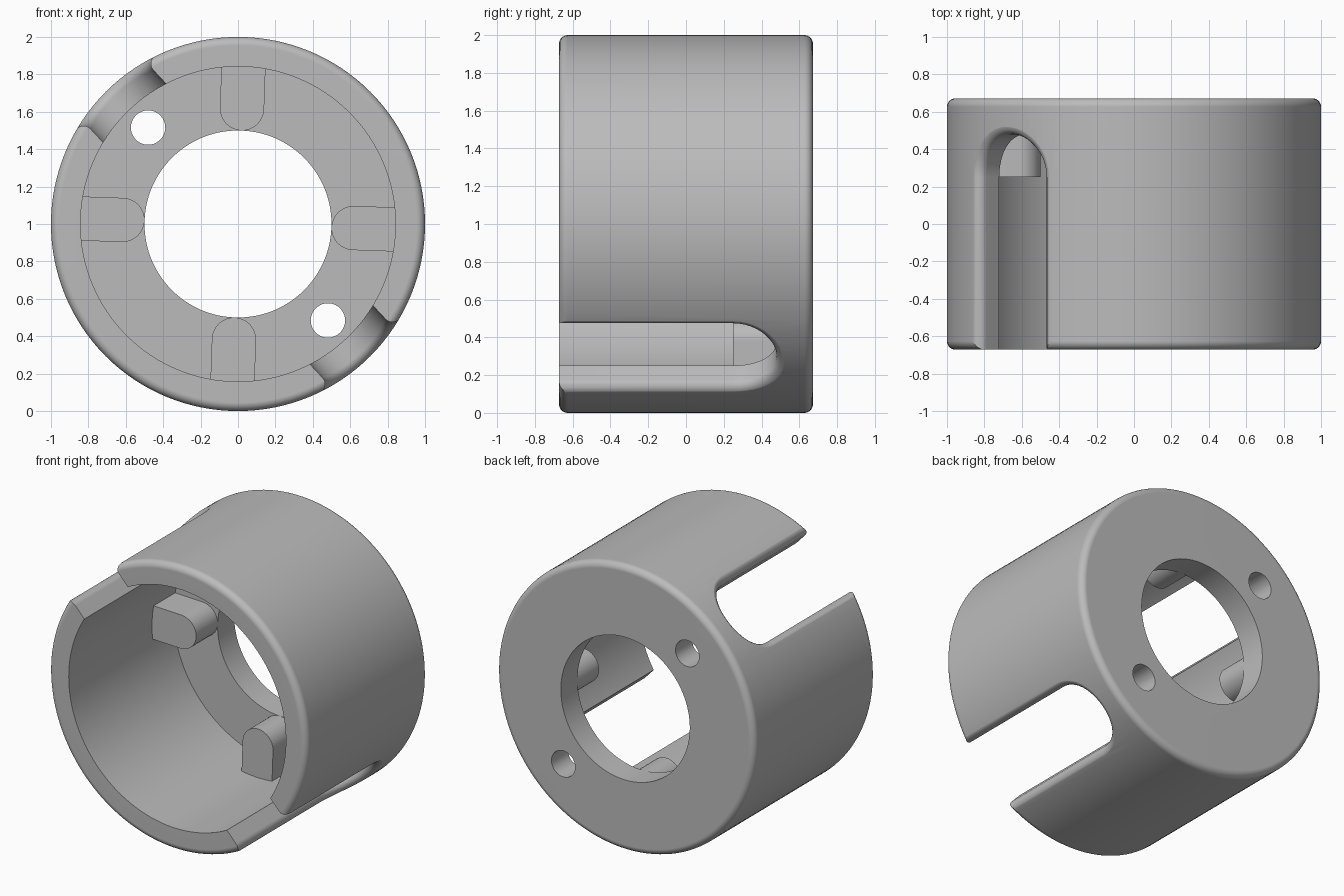
import bpy, bmesh
from math import sin, cos, pi, radians, sqrt
from mathutils import Matrix

cube = bpy.data.objects.get("Cube")
if cube:
    bpy.data.objects.remove(cube)

R, INNER, BORE = 1.0, 0.842, 0.5      # outer, cavity and bore radii
FRONT, BACK, FLOOR = -0.672, 0.672, 0.488
TWIST = -2                            # degrees, shared by all inner features

grey = bpy.data.materials.new("light grey")
grey.use_nodes = True
grey.diffuse_color = (0.5, 0.5, 0.5, 1)
grey.node_tree.nodes["Principled BSDF"].inputs["Base Color"].default_value = (0.5, 0.5, 0.5, 1)


def loft(name, rings, wrap=False, angle=0):
    """Bridge equal closed rings; local x is radial, y axial, z tangential."""
    bm = bmesh.new()
    loops = [[bm.verts.new(p) for p in ring] for ring in rings]
    n = len(loops[0])
    pairs = list(zip(loops, loops[1:]))
    if wrap:
        pairs.append((loops[-1], loops[0]))
    else:
        bm.faces.new(loops[0])
        bm.faces.new(loops[-1])
    for a, b in pairs:
        for i in range(n):
            j = (i + 1) % n
            bm.faces.new((a[i], a[j], b[j], b[i]))
    bm.transform(Matrix.Translation((0, 0, 1)) @ Matrix.Rotation(-radians(angle), 4, 'Y'))
    bmesh.ops.recalc_face_normals(bm, faces=bm.faces)
    mesh = bpy.data.meshes.new(name)
    bm.to_mesh(mesh)
    bm.free()
    mesh.materials.append(grey)
    obj = bpy.data.objects.new(name, mesh)
    bpy.context.collection.objects.link(obj)
    return obj


def circle(r, y, n, u=0):
    return [(u + r * cos(2 * pi * i / n), y, r * sin(2 * pi * i / n)) for i in range(n)]


def activate(obj):
    bpy.ops.object.select_all(action='DESELECT')
    obj.select_set(True)
    bpy.context.view_layer.objects.active = obj


def cut(target, cutter):
    activate(target)
    mod = target.modifiers.new("cut", 'BOOLEAN')
    mod.operation, mod.solver, mod.object = 'DIFFERENCE', 'EXACT', cutter
    bpy.ops.object.modifier_apply(modifier=mod.name)
    bpy.data.objects.remove(cutter)


def smooth(obj):
    activate(obj)
    bpy.ops.object.shade_smooth_by_angle(angle=radians(30))
    mod = obj.modifiers.new("even normals", 'WEIGHTED_NORMAL')
    mod.keep_sharp = True


# Cup body: turned profile with rounded outer rims and a bored back wall
e = 0.045
steps = [i * pi / 12 for i in range(7)]
profile = [(BORE, FLOOR), (INNER, FLOOR), (INNER, FRONT)]
profile += [(R - e + e * sin(a), FRONT + e - e * cos(a)) for a in steps]
profile += [(R - e + e * cos(a), BACK - e + e * sin(a)) for a in steps]
profile += [(BORE, BACK)]
body = loft("cup_body", [circle(r, y, 128) for r, y in profile], wrap=True)


def slot_cutter(angle):
    """Round-ended slot whose outer edge flares into a fillet."""
    w, f, end = 0.23, 0.05, 0.25
    outline = [(-0.8, w, 0, 1)]
    for i in range(25):
        a = pi / 2 - pi * i / 24
        outline.append((end + w * cos(a), w * sin(a), cos(a), sin(a)))
    outline.append((-0.8, -w, 0, -1))

    def ring(outset, height):
        pts = []
        for y, s, ny, ns in outline:
            surface = sqrt(R * R - (s + f * ns) ** 2) + 0.001
            pts.append((height(surface), y + outset * ny, s + outset * ns))
        return pts

    rings = [ring(0, lambda h: 0.7)]
    for a in steps:
        rings.append(ring(f * (1 - cos(a)), lambda h, a=a: h - f + f * sin(a)))
    rings.append(ring(f, lambda h: 1.1))
    return loft("slot_cutter", rings, angle=angle)


# Two opposite wall slots with a small through hole beside each
for base in (135, 315):
    cut(body, slot_cutter(base + TWIST))
    hole = [circle(0.092, y, 32, 0.705) for y in (FLOOR - 0.1, BACK + 0.1)]
    cut(body, loft("hole_cutter", hole, angle=base + TWIST))
smooth(body)

# Four round-nosed lugs standing on the floor of the cup
half = 0.118
for side, base in (("left", 0), ("top", 90), ("right", 180), ("bottom", 270)):
    shape = [(0.86, half)]
    for i in range(17):
        a = pi / 2 + pi * i / 16
        shape.append((BORE + half + half * cos(a), half * sin(a)))
    shape.append((0.86, -half))
    rings = [[(u, y, t) for u, t in shape] for y in (0.25, FLOOR + 0.02)]
    smooth(loft(side + "_lug", rings, angle=base + TWIST))
